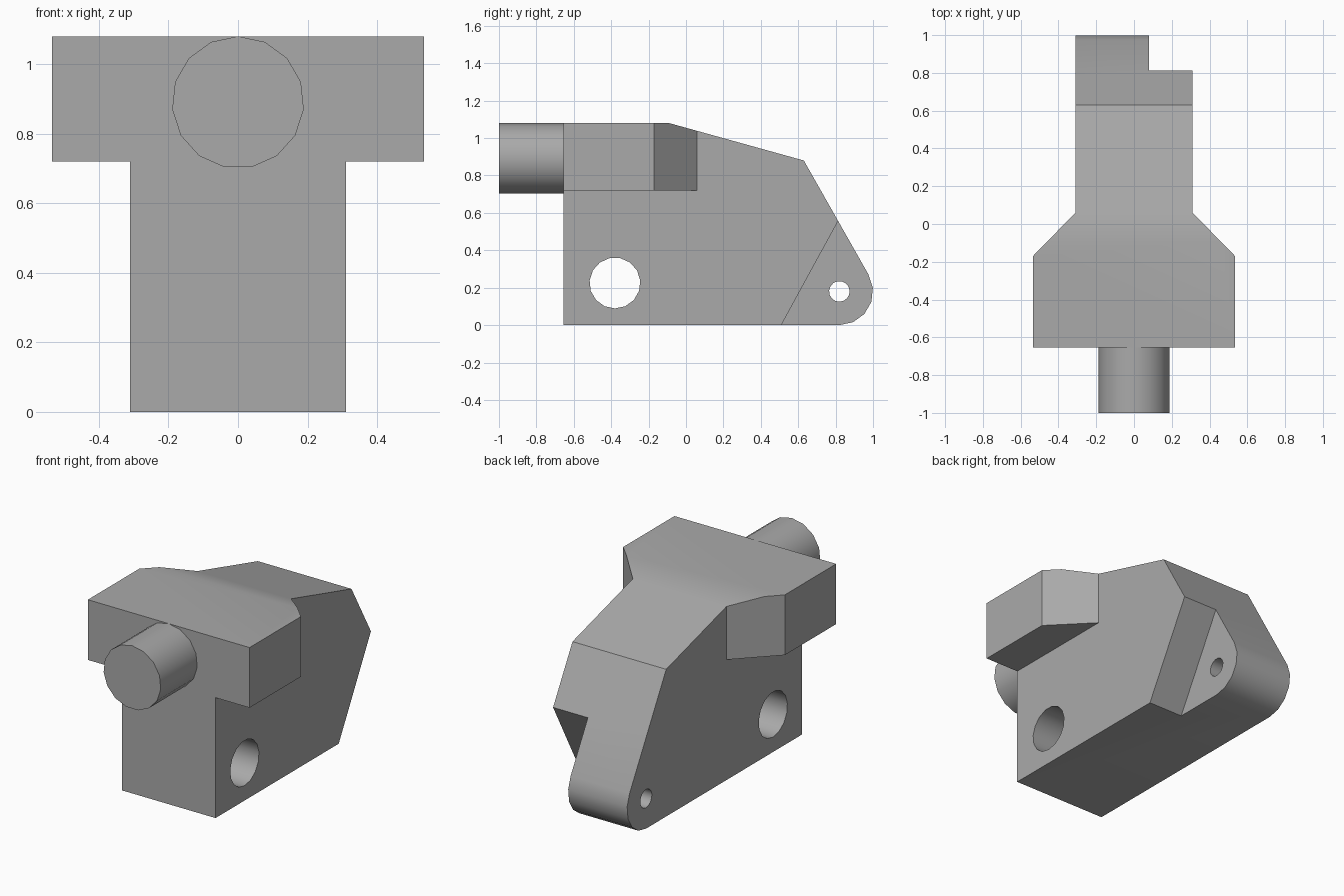
import bpy, bmesh
from math import sin, cos, radians
from mathutils import Vector

default = bpy.data.objects.get("Cube")
if default:
    bpy.data.objects.remove(default)

grey = bpy.data.materials.new("plain grey")
grey.use_nodes = True
colour = (0.4, 0.4, 0.4, 1)
grey.diffuse_color = colour
grey.node_tree.nodes["Principled BSDF"].inputs["Base Color"].default_value = colour

SIDES = 15
HALF_BODY, HALF_HEAD = 0.31, 0.535


def prism(name, outline, axis, start, end):
    """Extrude a 2D outline along an axis; the outline uses the other two axes in order."""
    def place(p):
        v = list(p)
        v.insert(axis, start)
        return v
    bm = bmesh.new()
    face = bm.faces.new([bm.verts.new(place(p)) for p in outline])
    extruded = bmesh.ops.extrude_face_region(bm, geom=[face])["geom"]
    shift = Vector((0, 0, 0))
    shift[axis] = end - start
    bmesh.ops.translate(bm, vec=shift, verts=[g for g in extruded if isinstance(g, bmesh.types.BMVert)])
    bmesh.ops.recalc_face_normals(bm, faces=bm.faces)
    mesh = bpy.data.meshes.new(name)
    bm.to_mesh(mesh)
    bm.free()
    mesh.materials.append(grey)
    ob = bpy.data.objects.new(name, mesh)
    bpy.context.collection.objects.link(ob)
    return ob


def arc(cx, cy, r, count=SIDES, first=-90):
    angles = [radians(first + i * 360 / SIDES) for i in range(count)]
    return [(cx + r * cos(a), cy + r * sin(a)) for a in angles]


def select(ob):
    bpy.ops.object.select_all(action='DESELECT')
    ob.select_set(True)
    bpy.context.view_layer.objects.active = ob


def cut(ob, cutter):
    mod = ob.modifiers.new("cut", 'BOOLEAN')
    mod.operation, mod.solver, mod.object = 'DIFFERENCE', 'EXACT', cutter
    select(ob)
    bpy.ops.object.modifier_apply(modifier=mod.name)
    bpy.data.objects.remove(cutter)


# Body: side profile with sloped top and rounded tail, as wide as the head
profile = [(-0.655, 0)] + arc(0.82, 0.18, 0.18, 6) + [(0.63, 0.88), (-0.09, 1.08), (-0.655, 1.08)]
body = prism("body", profile, 0, -HALF_HEAD, HALF_HEAD)

# Narrow the lower body and chamfer the back of the head on both sides
for s in (-1, 1):
    cut(body, prism("under_head", [(-0.8, -0.1), (1.1, -0.1), (1.1, 0.72), (-0.8, 0.72)],
                    0, s * HALF_BODY, s * 0.7))
    plan = [(HALF_BODY, 0.06), (0.635, -0.272), (0.635, 1.1), (HALF_BODY, 1.1)]
    cut(body, prism("head_chamfer", [(s * x, y) for x, y in plan], 2, 0.6, 1.3))

# Slanted step on the left of the tail
cut(body, prism("tail_step", [(0.455, -0.1), (1.2, -0.1), (1.2, 1.265)], 0, 0.08, 0.6))

# Cross holes
cut(body, prism("large_hole", arc(-0.38, 0.225, 0.136), 0, -0.8, 0.8))
cut(body, prism("small_hole", arc(0.82, 0.18, 0.055), 0, -0.8, 0.8))

# Front peg
peg = prism("front_peg", arc(0, 0.89, 0.19, first=90), 1, -1, -0.65)

for ob in (body, peg):
    select(ob)
    bpy.ops.object.shade_smooth_by_angle(angle=radians(30))
